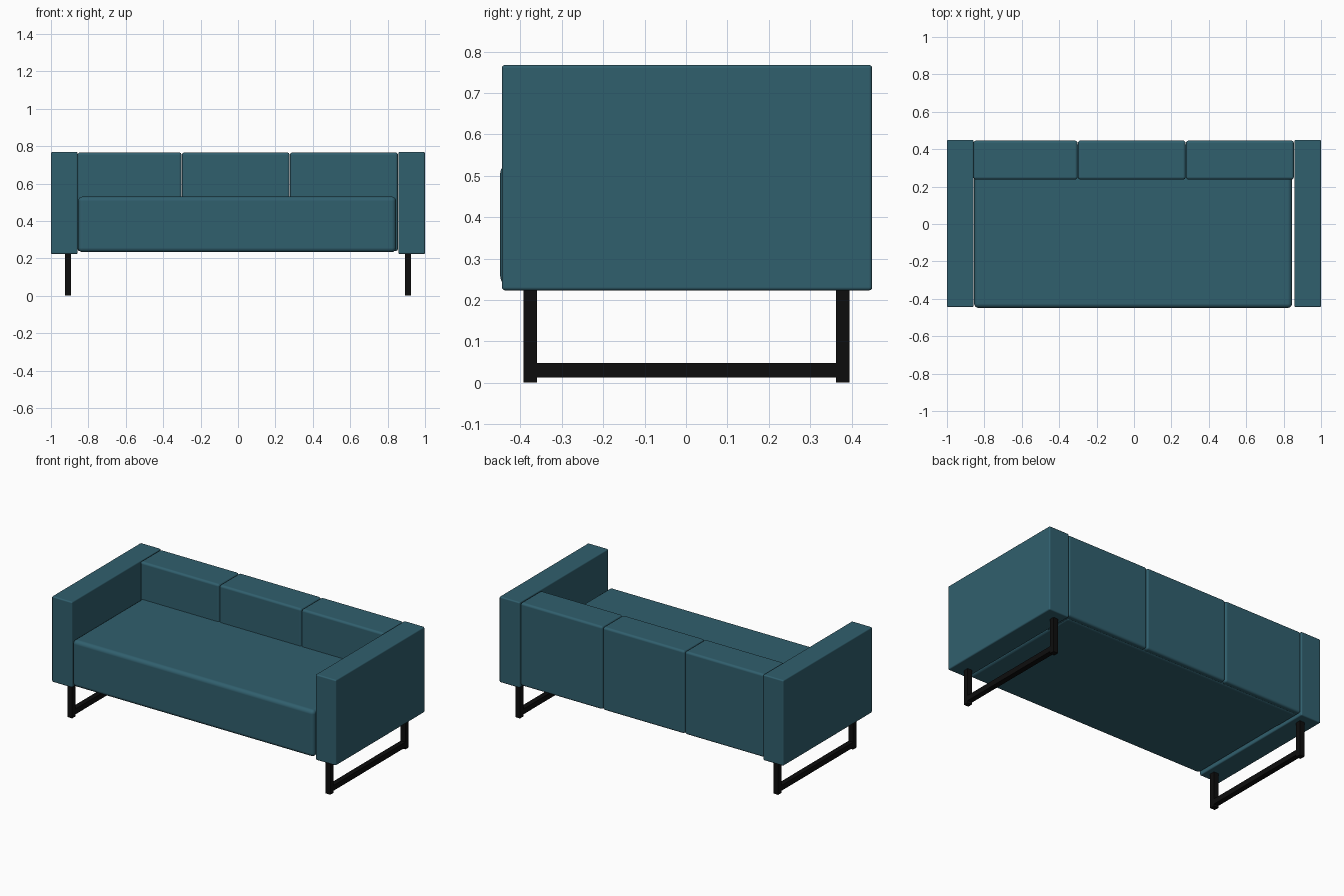
import bpy, bmesh

if "Cube" in bpy.data.objects:
    bpy.data.objects.remove(bpy.data.objects["Cube"])


def material(name, color):
    m = bpy.data.materials.new(name)
    m.diffuse_color = color
    m.use_nodes = True
    m.node_tree.nodes["Principled BSDF"].inputs["Base Color"].default_value = m.diffuse_color
    return m


FABRIC = material("teal_fabric", (0.03, 0.115, 0.155, 1))
METAL = material("black_metal", (0.004, 0.004, 0.004, 1))


def box(name, lo, hi, mat, radius=0.0, segments=3):
    """Axis-aligned box between two corners with rounded edges."""
    bm = bmesh.new()
    bmesh.ops.create_cube(bm, size=1)
    for v in bm.verts:
        for i in range(3):
            v.co[i] *= hi[i] - lo[i]
    mesh = bpy.data.meshes.new(name)
    bm.to_mesh(mesh)
    bm.free()
    ob = bpy.data.objects.new(name, mesh)
    ob.location = [(a + b) / 2 for a, b in zip(lo, hi)]
    bpy.context.collection.objects.link(ob)
    mesh.materials.append(mat)
    if radius:
        bev = ob.modifiers.new("rounding", 'BEVEL')
        bev.width = radius
        bev.segments = segments
        bev.harden_normals = True
        mesh.shade_smooth()
    return ob


# Seat: one long cushion running under the back cushions
box("seat", (-0.855, -0.449, 0.233), (0.845, 0.425, 0.53), FABRIC, 0.024, 4)

# Three back cushions side by side
edges = [-0.859, -0.301, 0.277, 0.856]
for i in range(3):
    box(f"back_cushion_{i + 1}", (edges[i] + 0.001, 0.238, 0.238),
        (edges[i + 1] - 0.001, 0.446, 0.766), FABRIC, 0.014, 4)

for side, s in (("left", -1), ("right", 1)):
    # Slab arm
    x = sorted((s * 0.857, s * 1.0))
    box(f"{side}_arm", (x[0], -0.445, 0.223), (x[1], 0.45, 0.768), FABRIC, 0.008)

    # Sled leg frame: two posts and a floor rail
    x = sorted((s * 0.892, s * 0.925))
    for part, y0, y1 in (("front", -0.393, -0.36), ("back", 0.362, 0.395)):
        box(f"{side}_{part}_leg", (x[0], y0, 0), (x[1], y1, 0.23), METAL)
    box(f"{side}_leg_rail", (x[0], -0.36, 0.013), (x[1], 0.362, 0.047), METAL)
